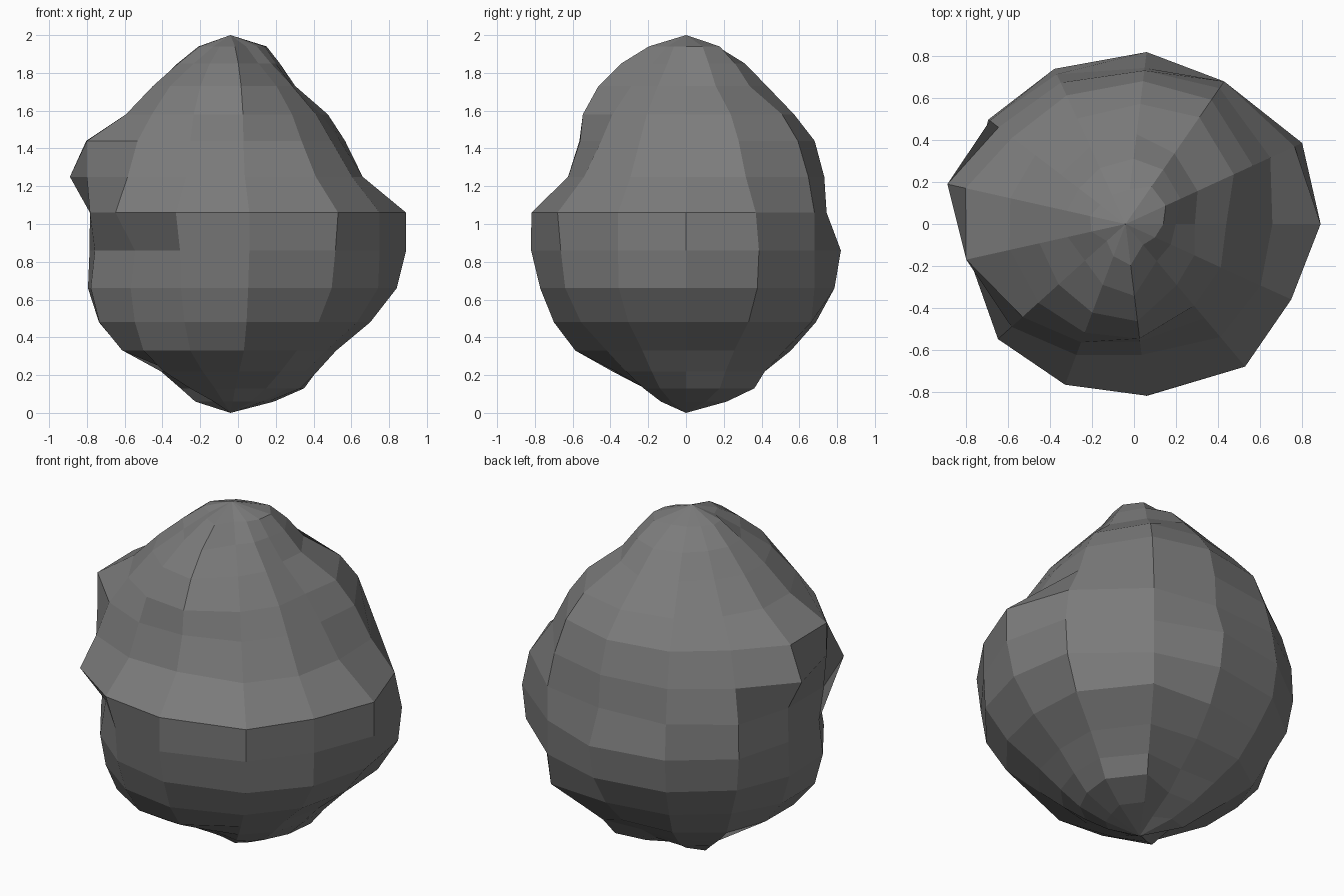
import bpy, bmesh, math

if "Cube" in bpy.data.objects:
    bpy.data.objects.remove(bpy.data.objects["Cube"])

AXIS_X = -0.04  # the poles sit slightly left of centre

# Rock rings: height, then radius towards 0, 45, 90 ... 315 degrees
RINGS = [
    (0.06, .16, .26, .11, .28, .10, .15, .10, .15),
    (0.13, .33, .44, .27, .38, .18, .32, .19, .27),
    (0.22, .42, .50, .39, .51, .32, .51, .37, .39),
    (0.33, .52, .62, .55, .64, .62, .65, .59, .52),
    (0.48, .70, .80, .68, .72, .76, .71, .70, .70),
    (0.66, .84, .89, .78, .82, .81, .74, .77, .81),
    (0.86, .89, .89, .82, .86, .79, .71, .82, .84),
    (1.06, .89, .82, .74, .85, .79, .85, .82, .82),
    (1.25, .66, .77, .73, .78, .95, .76, .62, .68),
    (1.44, .54, .70, .68, .70, .85, .69, .56, .56),
    (1.58, .44, .60, .57, .57, .61, .59, .55, .48),
    (1.73, .29, .38, .43, .42, .46, .46, .47, .35),
    (1.85, .20, .29, .31, .31, .33, .29, .35, .20),
    (1.94, .14, .20, .16, .18, .22, .15, .20, .10),
]

# Plan outline of the widest points, one per rib
OUTLINE = [(.89, 0), (.81, .39), (.43, .68), (.06, .82), (-.38, .74),
           (-.71, .51), (-.89, .19), (-.80, -.17), (-.65, -.55),
           (-.33, -.77), (.06, -.82), (.53, -.68), (.75, -.36)]


def radius(values, angle):
    """Blend smoothly between the eight directions."""
    t = angle / (math.pi / 4)
    i = int(t)
    f = t - i
    f = f * f * (3 - 2 * f)
    return values[i % 8] * (1 - f) + values[(i + 1) % 8] * f


# Lofted faceted boulder
bm = bmesh.new()
loops = []
for z, *values in RINGS:
    loop = []
    for x, y in OUTLINE:
        a = math.atan2(y, x - AXIS_X) % (2 * math.pi)
        reach = math.hypot(x - AXIS_X, y)
        r = min(radius(values, a) - AXIS_X * math.cos(a), reach)
        if z == 1.06 and x > .5 and y < -.5:
            r = reach  # front right corner of the ledge
        loop.append(bm.verts.new((AXIS_X + r * math.cos(a), r * math.sin(a), z)))
    loops.append(loop)
bottom = bm.verts.new((AXIS_X, 0, 0))
top = bm.verts.new((AXIS_X, 0, 2))
n = len(OUTLINE)
for k in range(n):
    j = (k + 1) % n
    bm.faces.new((bottom, loops[0][j], loops[0][k]))
    bm.faces.new((top, loops[-1][k], loops[-1][j]))
    for low, high in zip(loops, loops[1:]):
        bm.faces.new((low[k], low[j], high[j], high[k]))
bmesh.ops.recalc_face_normals(bm, faces=bm.faces)

mesh = bpy.data.meshes.new("boulder")
bm.to_mesh(mesh)
bm.free()
boulder = bpy.data.objects.new("boulder", mesh)
bpy.context.collection.objects.link(boulder)

# Single stone colour
stone = bpy.data.materials.new("dark grey stone")
stone.diffuse_color = (0.2, 0.2, 0.2, 1)
stone.use_nodes = True
stone.node_tree.nodes["Principled BSDF"].inputs["Base Color"].default_value = stone.diffuse_color
mesh.materials.append(stone)
